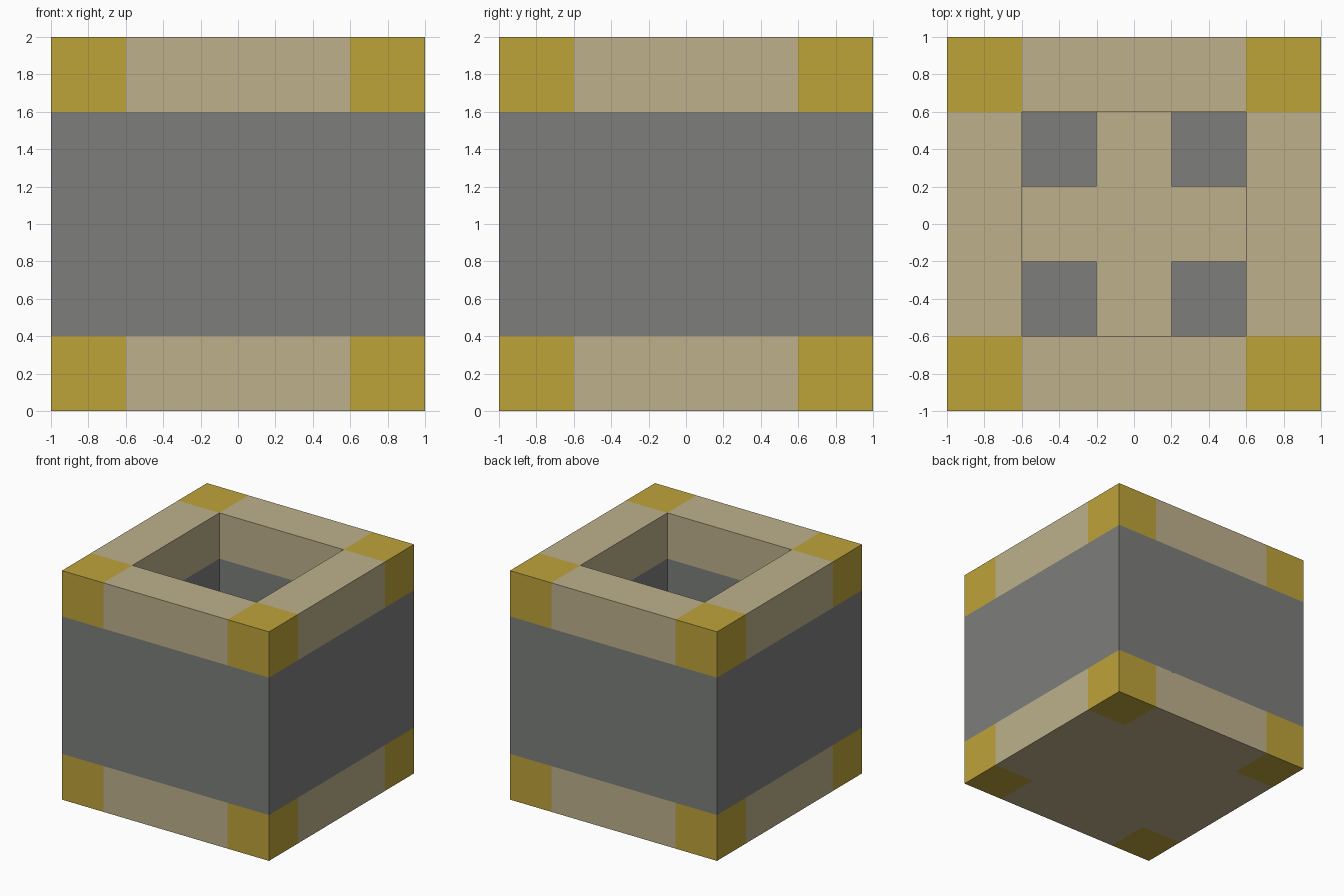
import bpy
import bmesh
from mathutils import Vector

cube = bpy.data.objects.get("Cube")
if cube:
    bpy.data.objects.remove(cube, do_unlink=True)

N = 5            # blocks per side
S = 2 / N        # block size


def make_material(name, rgb):
    mat = bpy.data.materials.new(name)
    mat.use_nodes = True
    color = (*rgb, 1)
    mat.diffuse_color = color
    mat.node_tree.nodes["Principled BSDF"].inputs["Base Color"].default_value = color
    return mat


sand = make_material("sand", (0.51, 0.44, 0.26))
gold = make_material("gold", (0.515, 0.366, 0.042))
grey = make_material("stone grey", (0.205, 0.212, 0.202))


def part_at(x, y, z):
    """Which part fills a block of the grid, or None where it is empty."""
    if not all(0 <= c < N for c in (x, y, z)):
        return None
    edge_x, edge_y = x in (0, N - 1), y in (0, N - 1)
    if z in (0, N - 1):
        if edge_x and edge_y:
            return "corner_blocks"
        if edge_x or edge_y:
            return "top_rim" if z else "base_slab"
        return None if z else "base_slab"
    if edge_x or edge_y:
        return "stone_walls"
    # Low blocks in the four inner corners leave a cross-shaped floor
    if z == 1 and x != 2 and y != 2:
        return "inner_corner_blocks"
    return None


def build_part(name, mat):
    """Join the exposed sides of all blocks that belong to one part."""
    bm = bmesh.new()
    cells = [(x, y, z) for x in range(N) for y in range(N) for z in range(N)]
    for cell in cells:
        if part_at(*cell) != name:
            continue
        for axis in range(3):
            for sign in (-1, 1):
                step = Vector((0, 0, 0))
                step[axis] = sign
                if part_at(*(int(c + d) for c, d in zip(cell, step))):
                    continue
                u, v = Vector((0, 0, 0)), Vector((0, 0, 0))
                u[(axis + 1) % 3] = S / 2
                v[(axis + 2) % 3] = S / 2 * sign
                mid = (Vector(cell) + step / 2) * S
                mid += Vector((S / 2 - 1, S / 2 - 1, S / 2))
                corners = (mid - u - v, mid + u - v, mid + u + v, mid - u + v)
                bm.faces.new([bm.verts.new(p) for p in corners])
    bmesh.ops.remove_doubles(bm, verts=bm.verts, dist=0.001)
    bmesh.ops.dissolve_limit(bm, angle_limit=0.01, verts=bm.verts, edges=bm.edges)
    mesh = bpy.data.meshes.new(name)
    bm.to_mesh(mesh)
    bm.free()
    mesh.materials.append(mat)
    obj = bpy.data.objects.new(name, mesh)
    bpy.context.collection.objects.link(obj)


for name, mat in (("base_slab", sand), ("top_rim", sand), ("corner_blocks", gold),
                  ("stone_walls", grey), ("inner_corner_blocks", grey)):
    build_part(name, mat)
